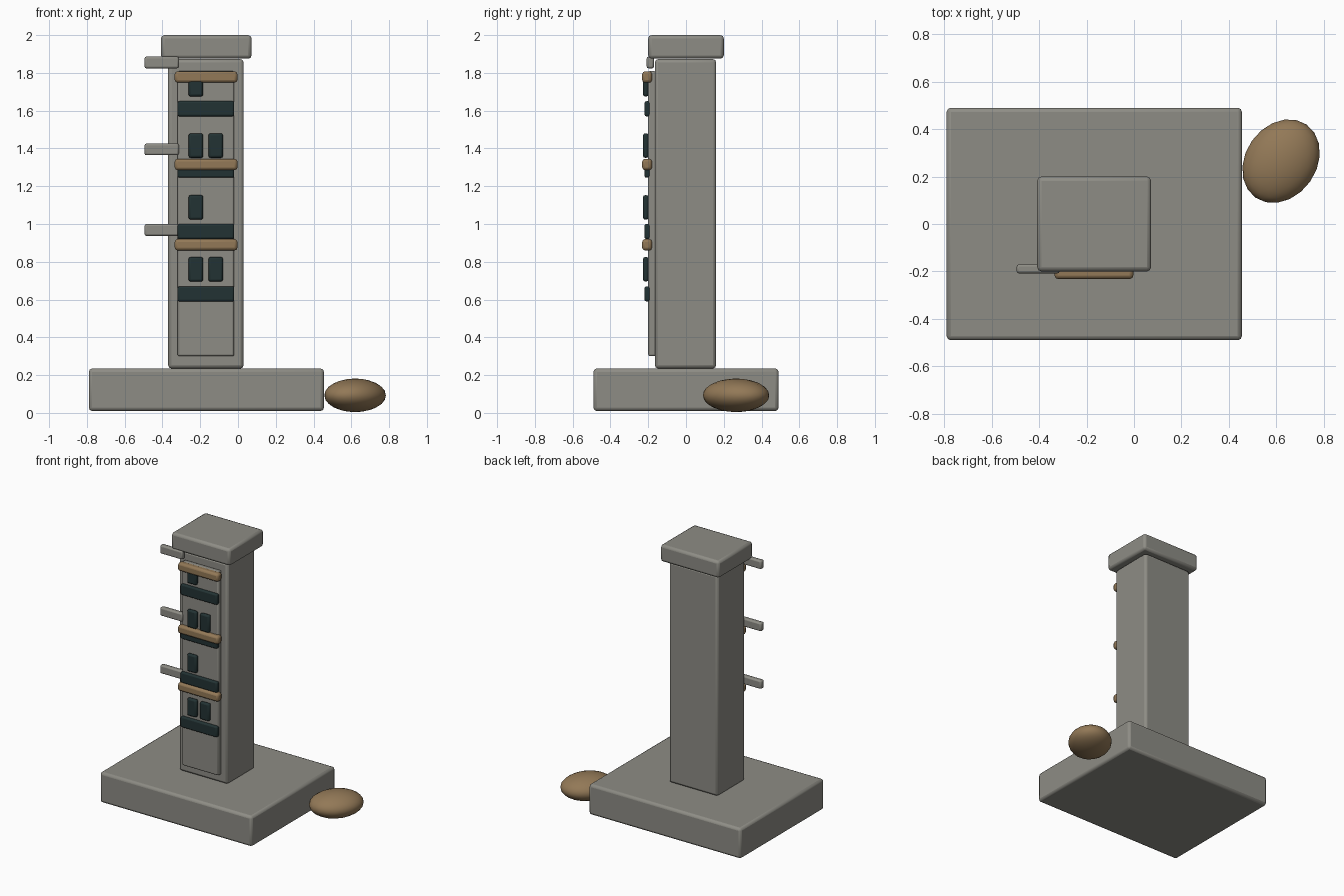
import bpy, math

cube = bpy.data.objects.get("Cube")
if cube:
    bpy.data.objects.remove(cube, do_unlink=True)


def material(name, rgb):
    mat = bpy.data.materials.new(name)
    mat.use_nodes = True
    mat.diffuse_color = (*rgb, 1)
    mat.node_tree.nodes["Principled BSDF"].inputs["Base Color"].default_value = (*rgb, 1)
    return mat


STONE = material("grey stone", (0.27, 0.265, 0.235))
WOOD = material("tan wood", (0.29, 0.19, 0.095))
DARK = material("dark teal", (0.016, 0.032, 0.033))


def block(name, x, y, z, mat, bevel=0.015):
    """Softened box spanning the (low, high) ranges x, y and z."""
    spans = (x, y, z)
    bpy.ops.mesh.primitive_cube_add(size=1, location=[(a + b) / 2 for a, b in spans])
    obj = bpy.context.object
    obj.name = name
    obj.scale = [b - a for a, b in spans]
    bpy.ops.object.transform_apply(location=False, rotation=False, scale=True)
    obj.data.materials.append(mat)
    mod = obj.modifiers.new("soft edges", "BEVEL")
    mod.width = bevel
    mod.segments = 2
    bpy.ops.object.shade_smooth_by_angle(angle=math.radians(40))
    return obj


# Plinth, tower, cap and raised front panel
block("base", (-0.79, 0.455), (-0.49, 0.49), (0.01, 0.235), STONE, 0.018)
block("column", (-0.37, 0.03), (-0.165, 0.16), (0.235, 1.873), STONE, 0.018)
block("cap", (-0.408, 0.072), (-0.2, 0.2), (1.875, 2.0), STONE, 0.018)
block("front_panel", (-0.32, -0.02), (-0.2, -0.16), (0.3, 1.81), STONE, 0.01)

# Dark horizontal bands
for i, z in enumerate((0.63, 0.96, 1.285, 1.61)):
    block(f"dark_band_{i}", (-0.32, -0.02), (-0.22, -0.188), (z - 0.04, z + 0.04), DARK, 0.01)

# Windows: two on even rows, one on odd rows
for row, z in enumerate((0.76, 1.088, 1.415, 1.74)):
    for col in range(2 - row % 2):
        x = -0.223 + col * 0.105
        block(f"window_{row}_{col}", (x - 0.039, x + 0.039), (-0.228, -0.198),
              (z - 0.065, z + 0.065), DARK, 0.012)

# Wooden ledges and the side pegs above them
for i, (ledge, peg) in enumerate(((0.89, 0.968), (1.315, 1.395), (1.778, 1.855))):
    block(f"wood_ledge_{i}", (-0.335, -0.003), (-0.232, -0.18), (ledge - 0.03, ledge + 0.03), WOOD)
    block(f"side_peg_{i}", (-0.495, -0.313), (-0.208, -0.17), (peg - 0.031, peg + 0.031), STONE, 0.01)

# Flattened boulder beside the base
bpy.ops.mesh.primitive_ico_sphere_add(subdivisions=3, radius=1, location=(0.62, 0.265, 0.093))
rock = bpy.context.object
rock.name = "boulder"
rock.scale = (0.188, 0.15, 0.089)
rock.rotation_euler.z = math.radians(55)
rock.data.materials.append(WOOD)
bpy.ops.object.shade_smooth_by_angle(angle=math.radians(40))
